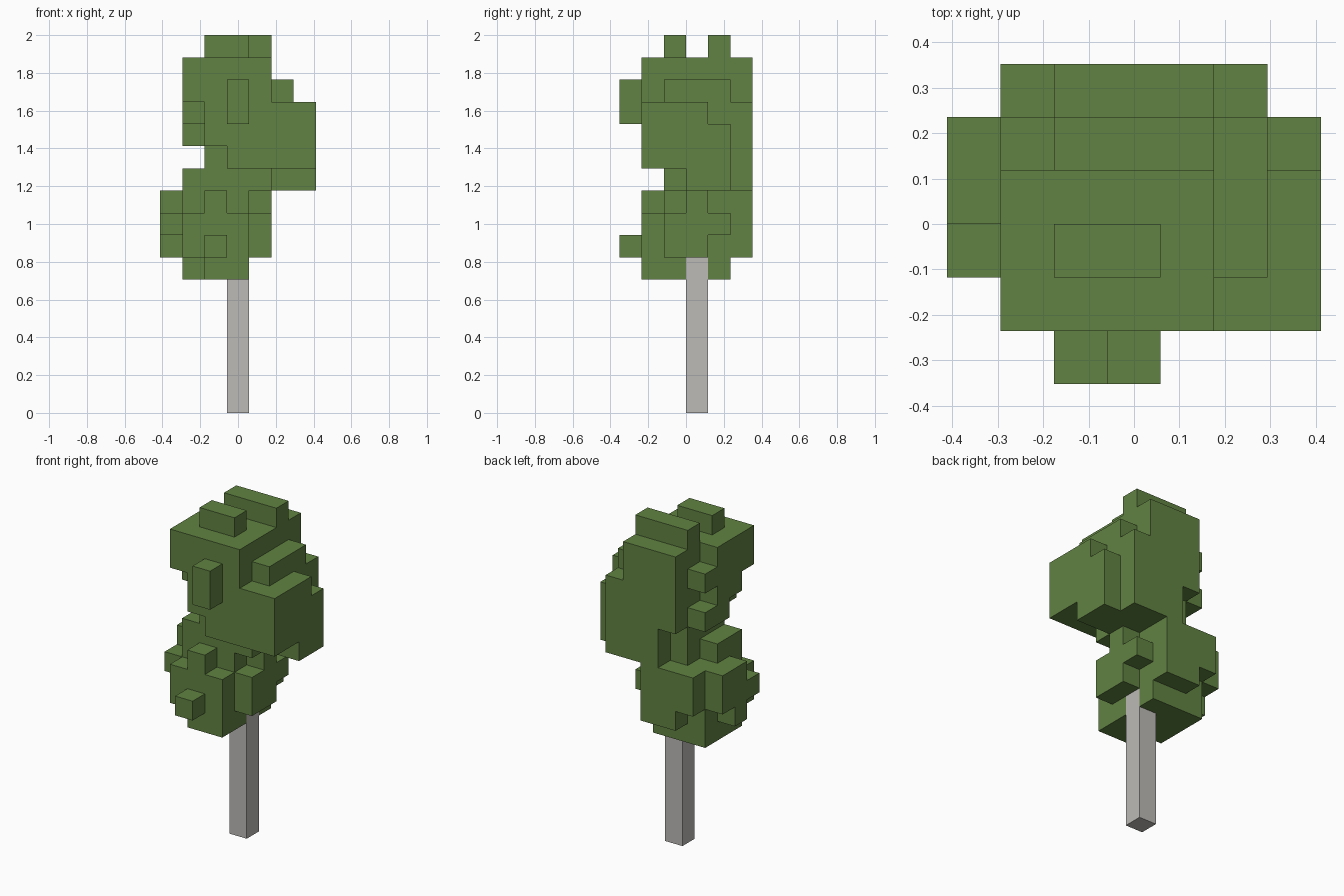
import bpy
import bmesh
from mathutils import Vector

default_cube = bpy.data.objects.get("Cube")
if default_cube:
    bpy.data.objects.remove(default_cube, do_unlink=True)

# The tree sits on a block grid, 7 wide, 6 deep and 17 high
UNIT = 2 / 17
ORIGIN = Vector((-3.5, -3, 0))


def make_material(name, colour):
    material = bpy.data.materials.new(name)
    material.use_nodes = True
    material.diffuse_color = (*colour, 1)
    shader = material.node_tree.nodes["Principled BSDF"]
    shader.inputs["Base Color"].default_value = (*colour, 1)
    shader.inputs["Roughness"].default_value = 0.9
    return material


def fill(boxes):
    """Return every grid cell covered by the boxes (x, y and z spans)."""
    cells = set()
    for x0, x1, y0, y1, z0, z1 in boxes:
        cells.update((x, y, z) for x in range(x0, x1)
                     for y in range(y0, y1) for z in range(z0, z1))
    return cells


def build_blocks(name, cells, material):
    """Skin the cells with outer faces only, wound to face outward."""
    bm = bmesh.new()
    corners = {}

    def corner(point):
        key = tuple(point)
        if key not in corners:
            corners[key] = bm.verts.new((Vector(key) + ORIGIN) * UNIT)
        return corners[key]

    for cell in cells:
        for axis in range(3):
            for side in (0, 1):
                neighbour = list(cell)
                neighbour[axis] += 2 * side - 1
                if tuple(neighbour) in cells:
                    continue
                u, v = (axis + 1) % 3, (axis + 2) % 3
                loop = []
                for du, dv in ((0, 0), (1, 0), (1, 1), (0, 1)):
                    point = list(cell)
                    point[axis] += side
                    point[u] += du
                    point[v] += dv
                    loop.append(corner(point))
                bm.faces.new(loop if side else loop[::-1])

    mesh = bpy.data.meshes.new(name)
    bm.to_mesh(mesh)
    bm.free()
    mesh.materials.append(material)
    obj = bpy.data.objects.new(name, mesh)
    bpy.context.collection.objects.link(obj)
    return obj


leaf_green = make_material("leaf green", (0.119, 0.223, 0.054))
bark_grey = make_material("pale grey bark", (0.51, 0.495, 0.47))

# Lower clump: underside, main mass, then knobs on the front and sides
lower_clump = [
    (2, 4, 1, 3, 6, 7), (1, 3, 2, 5, 6, 7), (3, 4, 4, 5, 6, 7),
    (1, 4, 1, 5, 7, 9), (1, 4, 2, 5, 9, 10),
    (2, 4, 5, 6, 7, 10), (1, 2, 5, 6, 8, 10),
    (2, 3, 1, 2, 9, 10), (2, 3, 0, 1, 7, 8),
    (0, 1, 2, 5, 8, 9), (0, 1, 3, 5, 9, 10), (0, 1, 3, 4, 7, 8),
    (4, 5, 2, 4, 7, 9), (4, 5, 4, 5, 8, 9), (4, 5, 3, 4, 9, 10),
]

# Neck between the two clumps
neck = [
    (1, 3, 2, 4, 10, 11), (2, 3, 2, 5, 10, 12), (3, 5, 2, 6, 10, 11),
    (5, 6, 3, 6, 10, 11), (6, 7, 3, 5, 10, 11),
]

# Crown: main mass, side bulge, head, then knobs and top ridges
crown = [
    (3, 6, 1, 6, 11, 14), (2, 3, 1, 6, 12, 14),
    (6, 7, 1, 5, 11, 13), (6, 7, 1, 4, 13, 14),
    (2, 5, 1, 6, 14, 16), (1, 2, 1, 4, 14, 16),
    (1, 2, 4, 5, 14, 15), (1, 2, 2, 4, 13, 14), (1, 2, 3, 5, 12, 13),
    (5, 6, 2, 5, 14, 15), (3, 4, 0, 1, 13, 15),
    (2, 4, 2, 3, 16, 17), (2, 5, 4, 5, 16, 17),
]

build_blocks("foliage", fill(lower_clump + neck + crown), leaf_green)

# Trunk: a square post rising into the lower clump
build_blocks("trunk", fill([(3, 4, 3, 4, 0, 7)]), bark_grey)
